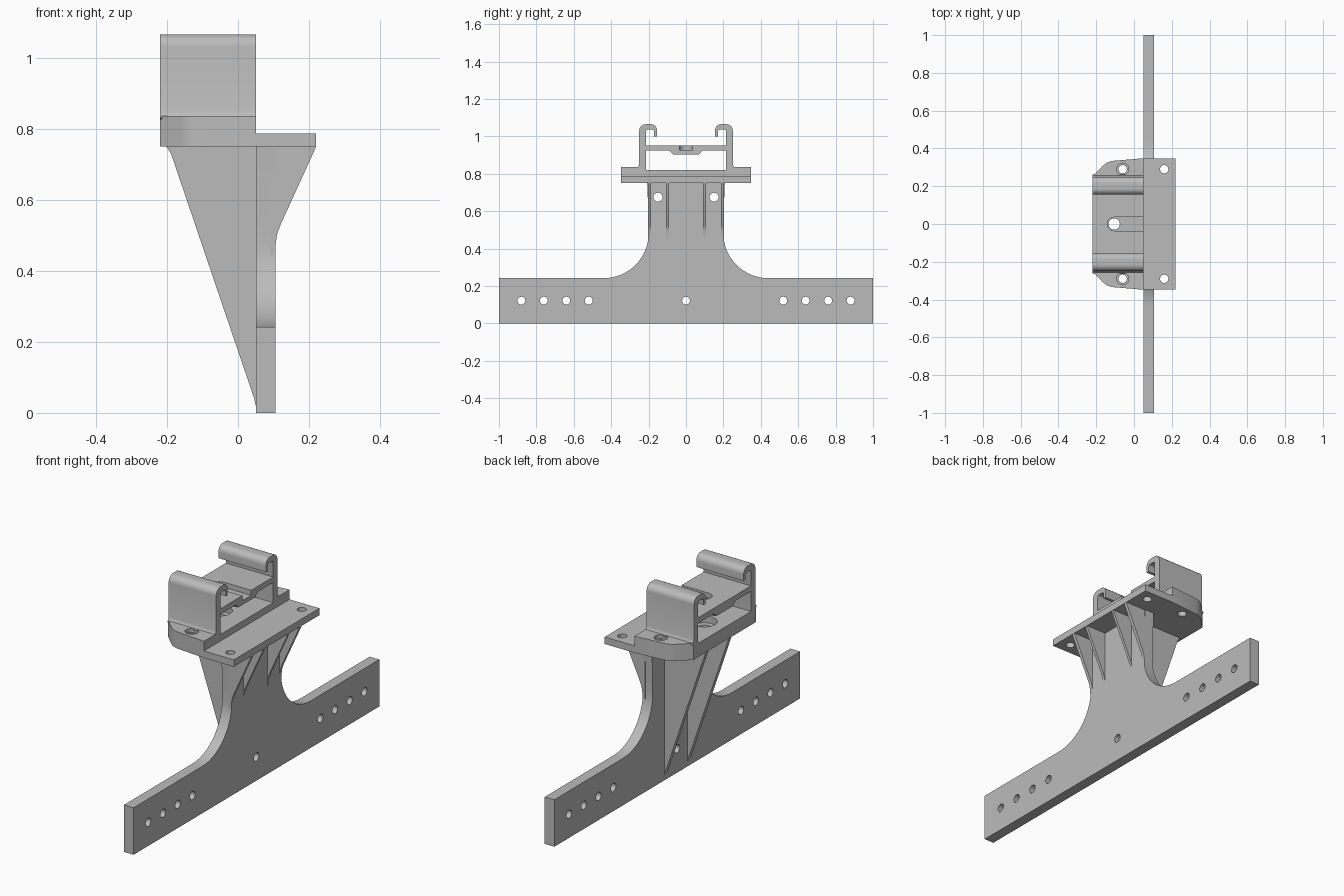
import bpy, bmesh
from math import sin, cos, pi, radians
from mathutils import Matrix, Vector

cube = bpy.data.objects.get("Cube")
if cube:
    bpy.data.objects.remove(cube, do_unlink=True)

grey = bpy.data.materials.new("matte_grey")
grey.use_nodes = True
grey.diffuse_color = (0.5, 0.5, 0.5, 1)
grey.node_tree.nodes["Principled BSDF"].inputs["Base Color"].default_value = (0.5, 0.5, 0.5, 1)

# How a profile (u, v) and depth w map to x, y, z
AXES = {"X": lambda u, v, w: (w, u, v),
        "Y": lambda u, v, w: (u, w, v),
        "Z": lambda u, v, w: (u, v, w)}


def prism(name, pts, axis, lo, hi):
    """Extrude a closed profile along an axis from lo to hi."""
    bm = bmesh.new()
    to3d = AXES[axis]
    face = bm.faces.new([bm.verts.new(to3d(u, v, lo)) for u, v in pts])
    ext = bmesh.ops.extrude_face_region(bm, geom=[face])
    shift = Vector(to3d(0, 0, hi - lo))
    for v in ext["geom"]:
        if isinstance(v, bmesh.types.BMVert):
            v.co += shift
    bmesh.ops.recalc_face_normals(bm, faces=bm.faces)
    mesh = bpy.data.meshes.new(name)
    bm.to_mesh(mesh)
    bm.free()
    mesh.materials.append(grey)
    ob = bpy.data.objects.new(name, mesh)
    bpy.context.collection.objects.link(ob)
    return ob


def arc(cx, cy, r, a0, a1, n=8):
    angles = [radians(a0 + (a1 - a0) * i / n) for i in range(n + 1)]
    return [(cx + r * cos(a), cy + r * sin(a)) for a in angles]


def hole(u, v, r, axis, lo, hi):
    return prism("cutter", arc(u, v, r, 0, 345, 23), axis, lo, hi)


def box(u0, u1, v0, v1, axis, lo, hi):
    return prism("cutter", [(u0, v0), (u1, v0), (u1, v1), (u0, v1)], axis, lo, hi)


def select(ob):
    bpy.ops.object.select_all(action="DESELECT")
    bpy.context.view_layer.objects.active = ob
    ob.select_set(True)


def cut(ob, cutters):
    select(ob)
    for c in cutters:
        mod = ob.modifiers.new("cut", "BOOLEAN")
        mod.operation, mod.solver, mod.object = "DIFFERENCE", "EXACT", c
        bpy.ops.object.modifier_apply(modifier=mod.name)
        bpy.data.objects.remove(c, do_unlink=True)


def mirrored(half):
    return half + [(-u, v) for u, v in reversed(half)]


def mirrored_v(half):
    return half + [(u, -v) for u, v in reversed(half)]


parts = []

# Long mounting plate with filleted neck
half = [(1, 0), (1, 0.242)] + arc(0.44, 0.482, 0.24, 270, 180, 16) + [(0.2, 0.56), (0.208, 0.76)]
plate = prism("mounting_plate", mirrored(half), "X", 0.05, 0.105)
bolt_rows = [0.52, 0.64, 0.76, 0.88]
cut(plate, [hole(y, 0.122, 0.021, "X", 0, 0.2)
            for y in [0] + bolt_rows + [-y for y in bolt_rows]]
    + [hole(s * 0.15, 0.675, 0.024, "X", 0, 0.2) for s in (-1, 1)])
parts.append(plate)

# Four short ribs under the wide side of the table
short_rib = ([(0.09, 0.44), (0.105, 0.45), (0.106, 0.475), (0.11, 0.503), (0.12, 0.53)]
             + [(0.218, 0.745), (0.22, 0.76), (0.09, 0.76)])
for side, s in (("left", 1), ("right", -1)):
    for place, y0, y1 in (("inner", 0.092, 0.106), ("outer", 0.187, 0.204)):
        parts.append(prism(f"short_rib_{place}_{side}", short_rib, "Y", s * y0, s * y1))

# Two long ribs tapering to the foot of the plate
long_rib = [(0.06, 0.01), (0.05, 0.02), (0.045, 0.042), (-0.188, 0.728),
            (-0.197, 0.743), (-0.212, 0.76), (0.06, 0.76)]
for side, s in (("left", 1), ("right", -1)):
    parts.append(prism(f"long_rib_{side}", long_rib, "Y", s * 0.083, s * 0.105))

# Table plate on top of the ribs
ear = [(0.05, 0.348), (-0.115, 0.334), (-0.14, 0.326), (-0.16, 0.312), (-0.22, 0.254)]
table = prism("table_plate", mirrored_v([(0.22, 0.348)] + ear), "Z", 0.75, 0.786)
cut(table, [hole(x, s * 0.29, 0.022, "Z", 0.7, 0.83) for x in (0.16, -0.06) for s in (-1, 1)]
    + [hole(-0.105, 0, 0.032, "Z", 0.7, 0.83)])
parts.append(table)

# Clamp base with recessed floor and countersunk bolts
base = prism("clamp_base", mirrored_v(ear), "Z", 0.786, 0.836)
cut(base, [box(-0.225, 0.225, 0.82, 0.9, "X", -0.3, 0.1), hole(-0.105, 0, 0.06, "Z", 0.7, 0.9)]
    + [hole(-0.06, s * 0.29, 0.022, "Z", 0.7, 0.9) for s in (-1, 1)]
    + [hole(-0.06, s * 0.29, 0.032, "Z", 0.815, 0.9) for s in (-1, 1)])
parts.append(base)

# Hooked side walls
hook = ([(0.262, 0.83), (0.254, 0.84), (0.25, 0.852)]
        + arc(0.215, 1.03, 0.035, 0, 90) + arc(0.187, 1.033, 0.032, 90, 180)
        + [(0.155, 1.0), (0.17, 1.0)] + arc(0.182, 1.024, 0.012, 180, 90, 4)
        + arc(0.203, 1.024, 0.012, 90, 0, 4) + [(0.215, 0.81), (0.24, 0.81)])
for side, s in (("left", 1), ("right", -1)):
    parts.append(prism(f"hook_wall_{side}", [(s * y, z) for y, z in hook], "X", -0.22, 0.05))

# Shelf with thicker middle, slot and bolt hole
shelf_half = [(0.07, 0.904), (0.09, 0.924), (0.225, 0.924), (0.225, 0.952)]
shelf = prism("shelf", mirrored(shelf_half), "X", -0.22, 0.05)
slot = arc(-0.105, 0, 0.036, 90, 270, 12) + [(0.1, -0.036), (0.1, 0.036)]
cut(shelf, [prism("cutter", slot, "Z", 0.926, 1.0), hole(-0.105, 0, 0.03, "Z", 0.85, 1.0)])
parts.append(shelf)

# Smooth the rounded surfaces, keep edges crisp
for ob in parts:
    select(ob)
    bpy.ops.object.shade_smooth_by_angle(angle=radians(30))
